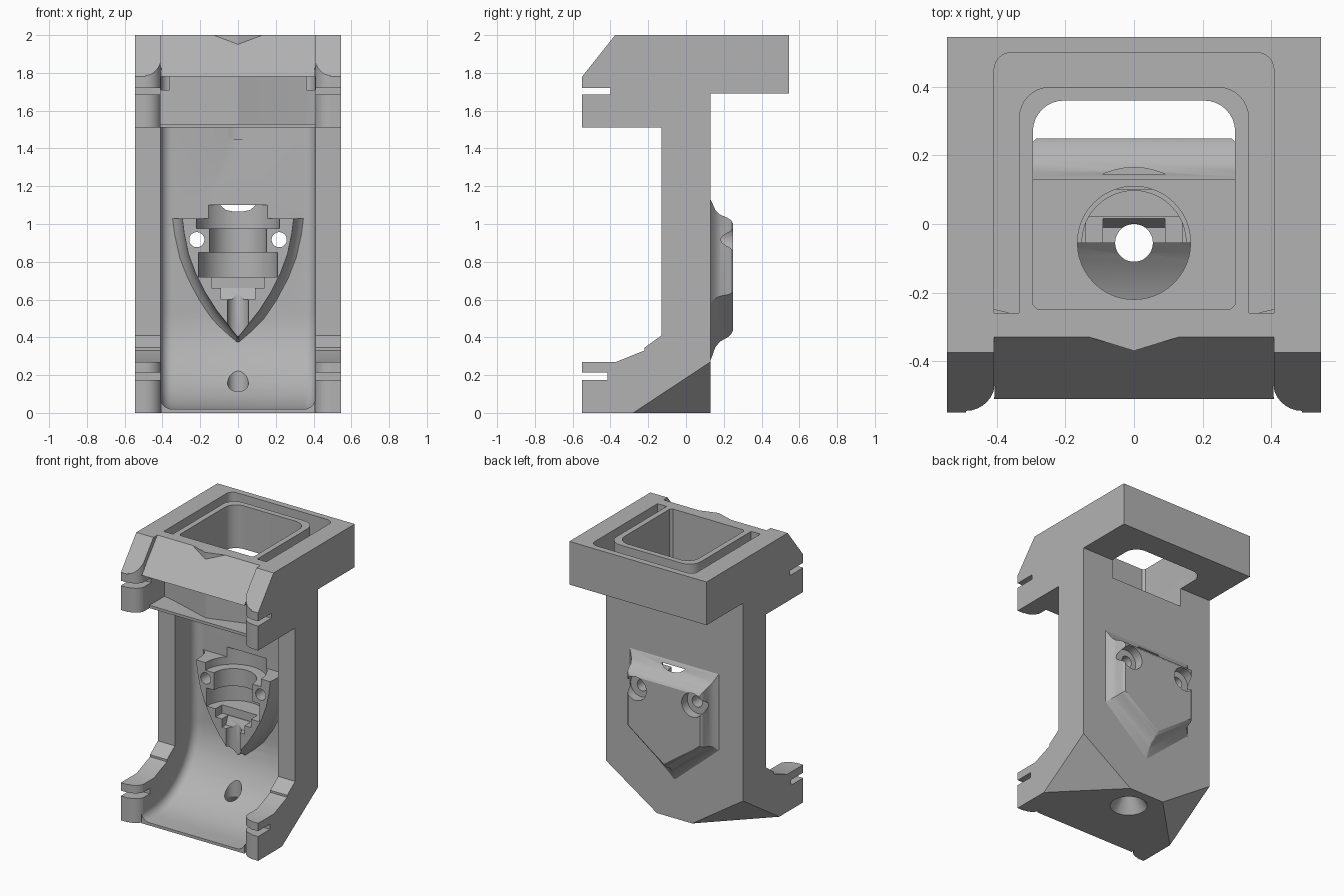
import bpy, bmesh
from math import sin, cos, radians
from mathutils import Vector

old = bpy.data.objects.get("Cube")
if old:
    bpy.data.objects.remove(old)

grey = bpy.data.materials.new("plain grey")
grey.use_nodes = True
grey.diffuse_color = (0.45, 0.45, 0.45, 1)
grey.node_tree.nodes["Principled BSDF"].inputs["Base Color"].default_value = grey.diffuse_color


def finish(name, bm):
    bmesh.ops.recalc_face_normals(bm, faces=bm.faces)
    mesh = bpy.data.meshes.new(name)
    bm.to_mesh(mesh)
    bm.free()
    mesh.materials.append(grey)
    ob = bpy.data.objects.new(name, mesh)
    bpy.context.collection.objects.link(ob)
    return ob


def skin(bm, rings):
    """Skin a stack of equal closed loops and cap both ends."""
    loops = [[bm.verts.new(p) for p in ring] for ring in rings]
    n = len(loops[0])
    for a, b in zip(loops, loops[1:]):
        for i in range(n):
            j = (i + 1) % n
            bm.faces.new((a[i], a[j], b[j], b[i]))
    bm.faces.new(loops[0])
    bm.faces.new(loops[-1])


def prism_mesh(pts, axis, lo, hi):
    bm = bmesh.new()
    if axis == 'x':
        skin(bm, [[(h, a, b) for a, b in pts] for h in (lo, hi)])
    else:
        skin(bm, [[(a, b, h) for a, b in pts] for h in (lo, hi)])
    bmesh.ops.recalc_face_normals(bm, faces=bm.faces)
    return bm


def prism(name, pts, axis, lo, hi):
    return finish(name, prism_mesh(pts, axis, lo, hi))


def box(name, x, y, z):
    return prism(name, [(x[0], y[0]), (x[1], y[0]), (x[1], y[1]), (x[0], y[1])], 'z', *z)


def arc(cx, cy, r, start, end, n=8):
    angles = [radians(start + (end - start) * i / n) for i in range(n + 1)]
    return [(cx + r * cos(a), cy + r * sin(a)) for a in angles]


def mirror(half):
    return half + [(-x, y) for x, y in reversed(half)]


def tube(name, r1, r2, z0, z1, cx=0, cy=-0.055):
    bm = bmesh.new()
    skin(bm, [[(x, y, z) for x, y in arc(cx, cy, r, 0, 360, 48)[:-1]]
              for r, z in ((r1, z0), (r2, z1))])
    return finish(name, bm)


def bore(name, x, z, r, y0, y1):
    bm = bmesh.new()
    skin(bm, [[(a, y, b) for a, b in arc(x, z, r, 0, 360, 32)[:-1]] for y in (y0, y1)])
    return finish(name, bm)


def loft(name, outline, cz, rings):
    """Loft an x-z outline along y, scaled about height cz."""
    bm = bmesh.new()
    skin(bm, [[(x * sx, y, cz + (z - cz) * sz) for x, z in outline] for y, sx, sz in rings])
    return finish(name, bm)


def combine(target, others, operation='DIFFERENCE'):
    for other in others:
        mod = target.modifiers.new("cut", 'BOOLEAN')
        mod.operation = operation
        mod.solver = 'EXACT'
        mod.object = other
        bpy.context.view_layer.objects.active = target
        bpy.ops.object.modifier_apply(modifier=mod.name)
        bpy.data.objects.remove(other)


# Main body: side profile across the full width, lower back corners sliced off
side = [(-.55, 0), (-.55, .27), (-.37, .27), (-.22, .33), (-.22, .345), (-.13, .41),
        (-.13, 1.51), (-.55, 1.51), (-.55, 1.78), (-.375, 2), (.545, 2), (.545, 1.69),
        (.13, 1.69), (.13, 0)]
bm = prism_mesh(side, 'x', -.545, .545)
for s in (1, -1):
    cut = bmesh.ops.bisect_plane(
        bm, geom=bm.verts[:] + bm.edges[:] + bm.faces[:], plane_co=(s * .545, .13, .27),
        plane_no=Vector((s / .405, 1 / .41, -1 / .27)).normalized(), clear_outer=True)
    bmesh.ops.edgenet_fill(bm, edges=[e for e in cut["geom_cut"] if isinstance(e, bmesh.types.BMEdge)])
body = finish("body", bm)

# Front channel with a swept floor and rounded inner corners
channel_side = ([(-.7, .02)] + arc(-.4, .52, .5, 270, 360, 14)
                + [(.1, 1.51), (-.7, 1.51)])
bm = prism_mesh(channel_side, 'x', -.41, .41)
corner_edges = []
for e in bm.edges:
    a, b = e.verts
    mid = (a.co + b.co) / 2
    if abs(a.co.x - b.co.x) < .001 and mid.y > -.69 and mid.z < 1.5:
        corner_edges.append(e)
bmesh.ops.bevel(bm, geom=corner_edges, offset=.06, segments=5, profile=.5, affect='EDGES')
channel = finish("channel_cutter", bm)

# Clips: rounded inner edges, set-back centre, and strap slots
clip_plan = mirror([(.49, -.6)] + arc(.49, -.46, .085, 270, 180) + [(.408, -.51)])
clip_cut = prism("clip_cutter", clip_plan, 'z', -.1, 2.1)
slots = [box("slot_cutter", (-.7, .7), (-.7, -.415), (.175, .213)),
         box("slot_cutter", (-.7, .7), (-.7, -.4), (1.685, 1.72))]
brow_cut = prism("brow_cutter", [(-.7, 1.78), (-.51, 1.78), (-.33, 2), (-.33, 2.1), (-.7, 2.1)],
                 'x', -.409, .409)

# Front pocket with a prow-shaped back wall, and its set-back lip
pocket = prism("pocket_cutter", mirror([(.409, -.7), (.409, -.25), (.335, -.266)])
               + [], 'z', 1.53, 1.78)
prow = prism("prow", [(0, -.37), (.335, -.266), (-.335, -.266)], 'z', 1.52, 1.79)
lip_cut = box("lip_cutter", (-.409, .409), (-.7, -.42), (1.4, 1.6))

# Upper box opening and the groove round it
opening = prism("opening_cutter", mirror(
    [(.28, -.25), (.295, -.235)] + arc(.205, .27, .09, 0, 90)), 'z', 1.555, 2.1)
groove = prism("groove_cutter",
               mirror([(.335, -.26)] + arc(.245, .31, .09, 0, 90))
               + mirror([(-.408, -.26)] + arc(-.358, .45, .05, 180, 90)), 'z', 1.71, 2.1)

combine(body, [channel, clip_cut, brow_cut, pocket, lip_cut] + slots + [opening, groove])
combine(body, [prow], 'UNION')

# Shield-shaped holder in the channel and faceted boss on the back
shield = mirror([(.295, 1.03), (.285, .95), (.262, .84), (.225, .74), (.175, .64),
                 (.115, .545), (.055, .47), (.004, .41)])
holder = loft("holder", shield, 1.03, [(-.055, 1, 1), (.02, 1.01, 1.01), (.06, 1.05, 1.03),
                                       (.085, 1.11, 1.07), (.115, 1.24, 1.14)])
pentagon = mirror([(.285, 1.0), (.285, .64), (.004, .44)])
boss = loft("boss", pentagon, .75, [(.115, 1.32, 1.6), (.135, 1.22, 1.48), (.155, 1.14, 1.3),
                                    (.18, 1.09, 1.2), (.22, 1.06, 1.13), (.238, 1.04, 1.08),
                                    (.25, 1, 1)])
combine(body, [holder, boss], 'UNION')

# Stepped seat, drain hole and screw holes
seat = [tube("seat_cutter", .152, .152, .72, 1.09),
        tube("seat_cutter", .21, .21, .72, .85),
        tube("seat_cutter", .22, .22, .975, 1.1),
        tube("port_cutter", .165, .165, 1.45, 1.62),
        box("seat_cutter", (-.14, .14), (-.2, .02), (.66, .73)),
        prism("seat_cutter", [(-.2, .6), (-.01, .6), (.02, .67), (-.2, .67)], 'x', -.09, .09),
        tube("drain_cutter", .055, .055, -.1, .7),
        tube("drain_cutter", .13, .05, -.01, .11)]
for s in (1, -1):
    seat += [bore("screw_cutter", s * .218, .917, .04, -.2, .4),
             bore("screw_cutter", s * .225, .917, .085, .185, .4)]
combine(body, seat)

# Pointed crest on the sloping brow
crest = prism("crest", [(0, -.37), (.13, -.33), (-.13, -.33)], 'z', 1.8, 2)

for ob in (body, crest):
    bpy.ops.object.select_all(action='DESELECT')
    ob.select_set(True)
    bpy.context.view_layer.objects.active = ob
    bpy.ops.object.shade_smooth_by_angle(angle=radians(25))
